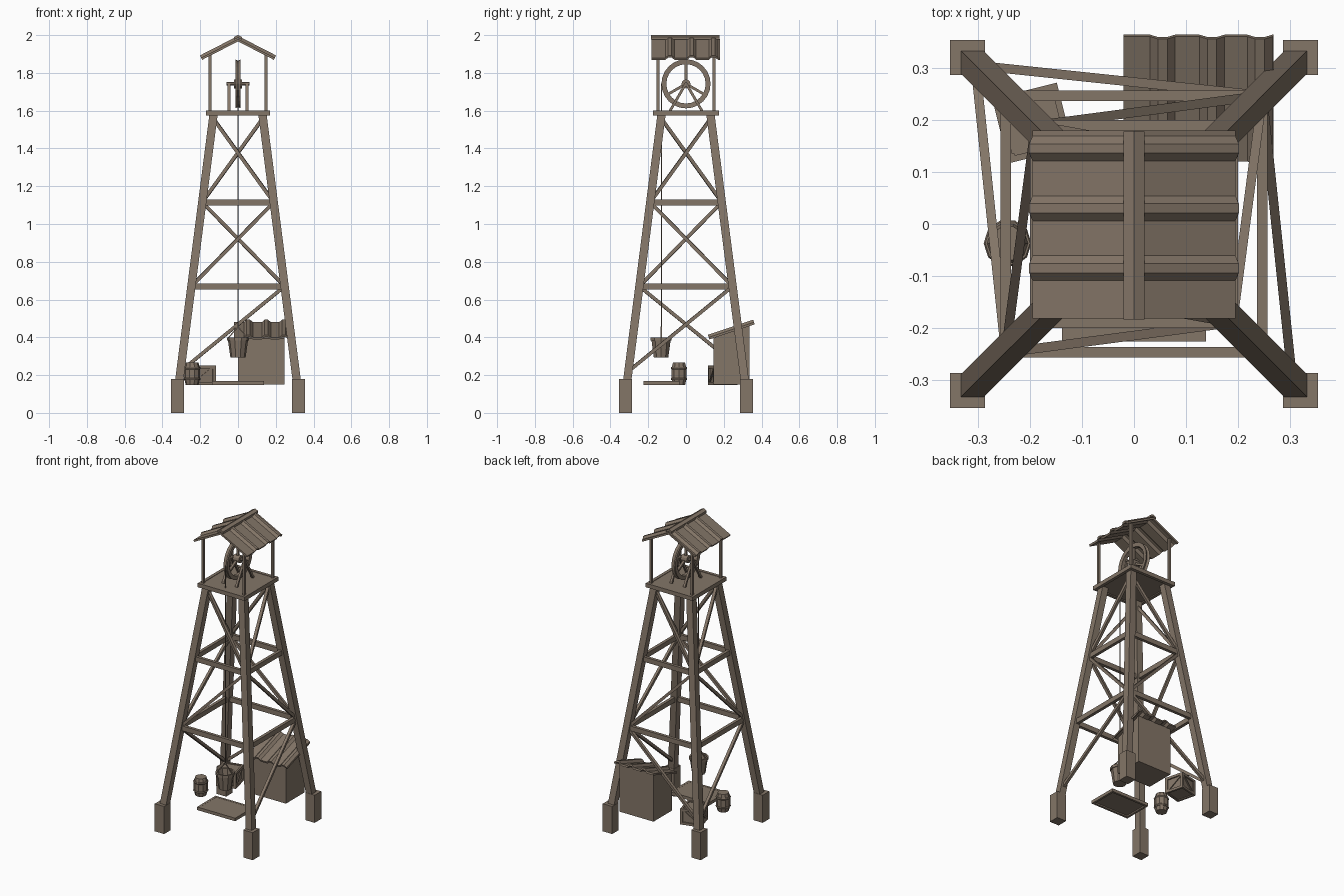
import bpy, bmesh
from math import cos, sin, pi, radians
from mathutils import Vector, Matrix

if "Cube" in bpy.data.objects:
    bpy.data.objects.remove(bpy.data.objects["Cube"])

# Single weathered timber colour
wood = bpy.data.materials.new("weathered_wood")
colour = (0.23, 0.18, 0.137, 1)
wood.use_nodes = True
wood.diffuse_color = colour
shader = wood.node_tree.nodes["Principled BSDF"]
shader.inputs["Base Color"].default_value = colour
shader.inputs["Roughness"].default_value = 0.9


def finish(name, bm, matrix=Matrix()):
    bmesh.ops.recalc_face_normals(bm, faces=bm.faces)
    mesh = bpy.data.meshes.new(name)
    bm.to_mesh(mesh)
    bm.free()
    mesh.materials.append(wood)
    ob = bpy.data.objects.new(name, mesh)
    ob.matrix_world = matrix
    bpy.context.collection.objects.link(ob)
    return ob


def box(name, loc, size, matrix=Matrix()):
    bm = bmesh.new()
    bmesh.ops.create_cube(bm, size=1)
    bmesh.ops.scale(bm, vec=size, verts=bm.verts)
    return finish(name, bm, matrix @ Matrix.Translation(loc))


def beam(name, a, b, width, depth):
    a, b = Vector(a), Vector(b)
    turn = (b - a).to_track_quat('Z', 'Y').to_matrix().to_4x4()
    return box(name, (0, 0, 0), (width, depth, (b - a).length),
               Matrix.Translation((a + b) / 2) @ turn)


def prism(name, loop, vec):
    bm = bmesh.new()
    face = bm.faces.new([bm.verts.new(p) for p in loop])
    out = bmesh.ops.extrude_face_region(bm, geom=[face], use_keep_orig=True)
    verts = [g for g in out["geom"] if isinstance(g, bmesh.types.BMVert)]
    bmesh.ops.translate(bm, vec=vec, verts=verts)
    return finish(name, bm)


def lathe(name, profile, sides, matrix, closed=False):
    bm = bmesh.new()
    rings = [[bm.verts.new((r * cos(2 * pi * i / sides), r * sin(2 * pi * i / sides), z))
              for i in range(sides)] for r, z in profile]
    pairs = list(zip(rings, rings[1:]))
    if closed:
        pairs.append((rings[-1], rings[0]))
    else:
        bm.faces.new(rings[0])
        bm.faces.new(rings[-1])
    for low, high in pairs:
        for i in range(sides):
            j = (i + 1) % sides
            bm.faces.new((low[i], low[j], high[j], high[i]))
    return finish(name, bm, matrix)


def ribbed_sheet(name, start, along, slope, length, ribs, height=0.014, thick=0.012):
    start, along, slope = Vector(start), Vector(along), Vector(slope)
    up = along.cross(slope).normalized()
    if up.z < 0:
        up.negate()
    line = [(0, 0)]
    for r in ribs:
        line += [(r - 0.024, 0), (r - 0.009, height), (r + 0.009, height), (r + 0.024, 0)]
    line.append((length, 0))
    line += [(t, h - thick) for t, h in reversed(line)]
    return prism(name, [start + along * t + up * h for t, h in line], slope)


# Tower legs and footings
def half_width(z):
    return 0.31 - 0.129 * (z - 0.18)


corners = [(1, -1), (1, 1), (-1, 1), (-1, -1)]
for sx, sy in corners:
    box("footing", (sx * 0.32, sy * 0.32, 0.09), (0.068, 0.068, 0.18))
    lo, hi = half_width(0.17), half_width(1.58)
    square = [(sx * lo + cx * 0.022, sy * lo + cy * 0.022, 0.17) for cx, cy in corners]
    prism("tower_leg", square, (sx * (hi - lo), sy * (hi - lo), 1.41))


def at_corner(i, z, grow=0.0):
    w = half_width(z) + grow
    return Vector((corners[i % 4][0] * w, corners[i % 4][1] * w, z))


# Horizontal girts and zigzag braces; the lower front bay stays open
levels = [0.22, 0.67, 1.115, 1.56]
for side in range(4):
    for z in levels[1:3]:
        mid = (at_corner(side, z) + at_corner(side + 1, z)) / 2
        span = 2 * half_width(z)
        size = (0.02, span, 0.032) if abs(mid.x) > abs(mid.y) else (span, 0.02, 0.032)
        box("girt", mid, size)
    for bay in range(3):
        if side == 3 and bay == 0:
            continue
        flip = (side + bay) % 2
        beam("brace", at_corner(side + flip, levels[bay]),
             at_corner(side + 1 - flip, levels[bay + 1]), 0.018, 0.018)

# Head platform with rim
box("platform_deck", (0, 0, 1.59), (0.32, 0.33, 0.016))
for s in (-1, 1):
    box("platform_rim_side", (s * 0.16, 0, 1.588), (0.02, 0.348, 0.026))
    box("platform_rim_end", (0, s * 0.163, 1.588), (0.34, 0.02, 0.026))

# Roof posts, rails and ribbed roof
for sx, sy in corners:
    box("roof_post", (sx * 0.148, sy * 0.148, 1.75), (0.016, 0.016, 0.3))
for s in (-1, 1):
    ribbed_sheet("roof_sheet", (0, -0.182, 1.98), (0, 1, 0), (s * 0.195, 0, -0.1),
                 0.362, (0.097, 0.212, 0.327))
cap = [(0, 2.0), (0.02, 1.99), (0.02, 1.976), (0, 1.986), (-0.02, 1.976), (-0.02, 1.99)]
prism("ridge_cap", [(x, -0.184, z) for x, z in cap], (0, 0.362, 0))

# Winding wheel, spokes, axle and stands
hub = Vector((0, 0, 1.742))
turn = Matrix.Translation(hub) @ Matrix.Rotation(pi / 2, 4, 'Y')
lathe("wheel_rim", [(0.13, -0.014), (0.122, 0), (0.13, 0.014), (0.104, 0.012), (0.104, -0.012)],
      24, turn, closed=True)
lathe("wheel_hub", [(0.024, -0.022), (0.024, 0.022)], 12, turn)
lathe("wheel_axle", [(0.009, -0.06), (0.009, 0.06)], 8, turn)
for k in range(3):
    a = pi / 2 + k * 2 * pi / 3
    beam("wheel_spoke", hub, hub + Vector((0, cos(a), sin(a))) * 0.11, 0.014, 0.014)
for sx in (-1, 1):
    for sy in (-1, 1):
        beam("wheel_stand", (sx * 0.048, sy * 0.085, 1.598), (sx * 0.048, 0, 1.745), 0.014, 0.014)

# Hoist rope and hanging bucket
beam("hoist_rope", (0, -0.13, 0.45), (0, -0.13, 1.745), 0.005, 0.005)
lathe("bucket", [(0.04, 0), (0.053, 0.09), (0.058, 0.09), (0.058, 0.108), (0.048, 0.108),
                 (0.037, 0.012)], 10, Matrix.Translation((0, -0.132, 0.292)))
for s in (-1, 1):
    beam("bucket_handle", (s * 0.053, -0.131, 0.395), (0, -0.131, 0.455), 0.006, 0.006)

# Barrel with hoops
spot = Matrix.Translation((-0.243, -0.037, 0.148))
lathe("barrel", [(0.034, 0), (0.043, 0.04), (0.043, 0.078), (0.034, 0.118)], 10, spot)
for z in (0.025, 0.083):
    lathe("barrel_hoop", [(0.043, z), (0.046, z + 0.006), (0.043, z + 0.012)], 10, spot)

# Crate with battens and diagonals
spot = Matrix.Translation((-0.195, 0.194, 0.2)) @ Matrix.Rotation(radians(14), 4, 'Z')
box("crate_body", (0, 0, 0), (0.112, 0.112, 0.092), spot)
for sx, sy in corners:
    box("crate_post", (sx * 0.056, sy * 0.056, 0), (0.016, 0.016, 0.104), spot)
for s in (-1, 1):
    for z in (-0.044, 0.044):
        box("crate_batten", (s * 0.058, 0, z), (0.012, 0.1, 0.016), spot)
        box("crate_batten", (0, s * 0.058, z), (0.1, 0.012, 0.016), spot)
    beam("crate_diagonal", spot @ Vector((s * 0.057, -0.05, -0.04)),
         spot @ Vector((s * 0.057, 0.05, 0.04)), 0.01, 0.01)
    beam("crate_diagonal", spot @ Vector((-0.05, s * 0.057, -0.04)),
         spot @ Vector((0.05, s * 0.057, 0.04)), 0.01, 0.01)

# Low ground cover with a raised frame
box("cover_panel", (0, -0.13, 0.162), (0.26, 0.18, 0.01))
for s in (-1, 1):
    box("cover_frame_end", (s * 0.131, -0.13, 0.158), (0.014, 0.192, 0.02))
    box("cover_frame_side", (0, -0.13 + s * 0.089, 0.158), (0.276, 0.014, 0.02))

# Lean-to shed with ribbed roof
wall = [(0.145, 0.15), (0.335, 0.15), (0.335, 0.462), (0.145, 0.395)]
prism("shed_walls", [(0, y, z) for y, z in wall], (0.245, 0, 0))
ribbed_sheet("shed_roof", (-0.02, 0.12, 0.4), (1, 0, 0), (0, 0.24, 0.08),
             0.288, (0.075, 0.17, 0.262))
